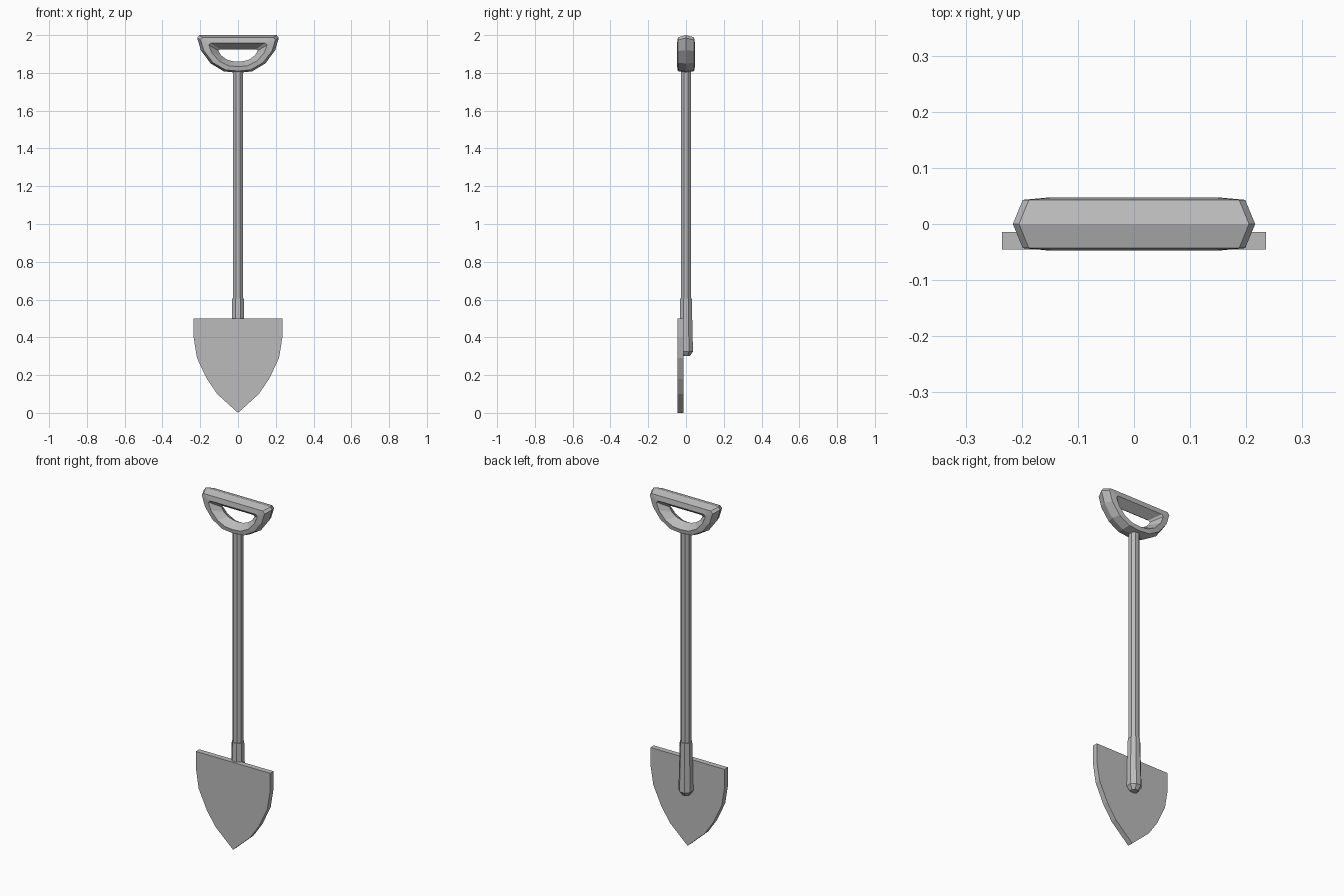
import bpy
import bmesh
import math
from mathutils import Matrix

cube = bpy.data.objects.get("Cube")
if cube:
    bpy.data.objects.remove(cube, do_unlink=True)

GREY = (0.5, 0.5, 0.5, 1.0)
grey = bpy.data.materials.new("plain_grey")
grey.use_nodes = True
grey.diffuse_color = GREY
grey.node_tree.nodes["Principled BSDF"].inputs["Base Color"].default_value = GREY


def add_object(name, bm):
    """Turn a bmesh into a flat shaded grey object."""
    bmesh.ops.recalc_face_normals(bm, faces=bm.faces)
    mesh = bpy.data.meshes.new(name)
    bm.to_mesh(mesh)
    bm.free()
    mesh.materials.append(grey)
    obj = bpy.data.objects.new(name, mesh)
    bpy.context.collection.objects.link(obj)
    return obj


def mirrored(half):
    """Close a right-hand outline whose last point lies on the centre line."""
    return half + [(-x, z) for x, z in reversed(half) if x > 0]


def bridge(bm, a, b):
    for i in range(len(a)):
        j = (i + 1) % len(a)
        bm.faces.new((a[i], a[j], b[j], b[i]))


def turned(name, sections, sides=8):
    """Faceted upright rod through (height, radius) sections."""
    bm = bmesh.new()
    rings = []
    for z, r in sections:
        ring = bmesh.ops.create_circle(bm, segments=sides, radius=r,
                                       matrix=Matrix.Translation((0, 0, z))
                                       @ Matrix.Rotation(math.pi / sides, 4, "Z"))
        rings.append(ring["verts"])
    for low, high in zip(rings, rings[1:]):
        bridge(bm, low, high)
    bm.faces.new(rings[0])
    bm.faces.new(rings[-1])
    return add_object(name, bm)


# Pointed flat blade
outline = mirrored([(0.235, 0.5), (0.235, 0.4), (0.217, 0.29),
                    (0.165, 0.18), (0.11, 0.1), (0, 0)])
bm = bmesh.new()
front = [bm.verts.new((x, -0.045, z)) for x, z in outline]
back = [bm.verts.new((x, -0.014, z)) for x, z in outline]
bridge(bm, front, back)
bm.faces.new(front)
bm.faces.new(back)
add_object("blade", bm)

# Shaft and the socket that holds it to the blade
turned("shaft", [(0.5, 0.028), (1.83, 0.028)])
turned("socket", [(0.3, 0.022), (0.325, 0.04), (0.605, 0.033)])

# D-shaped grip: a ring with a six-sided section, ridged outside and inside
outer = mirrored([(0.205, 2.0), (0.216, 1.985), (0.197, 1.92),
                  (0.145, 1.85), (0.075, 1.808), (0, 1.8)])
inner = mirrored([(0.095, 1.925), (0.105, 1.918), (0.09, 1.893),
                  (0.06, 1.871), (0.03, 1.862), (0, 1.86)])
# Each loop: share of the way from outer to inner ridge, and depth
section = [(0, 0), (0.16, -0.043), (0.55, -0.047),
           (1, 0), (0.55, 0.047), (0.16, 0.043)]
bm = bmesh.new()
loops = [[bm.verts.new((ox + (ix - ox) * t, y, oz + (iz - oz) * t))
          for (ox, oz), (ix, iz) in zip(outer, inner)] for t, y in section]
for k, loop in enumerate(loops):
    bridge(bm, loop, loops[(k + 1) % len(loops)])
add_object("grip", bm)
